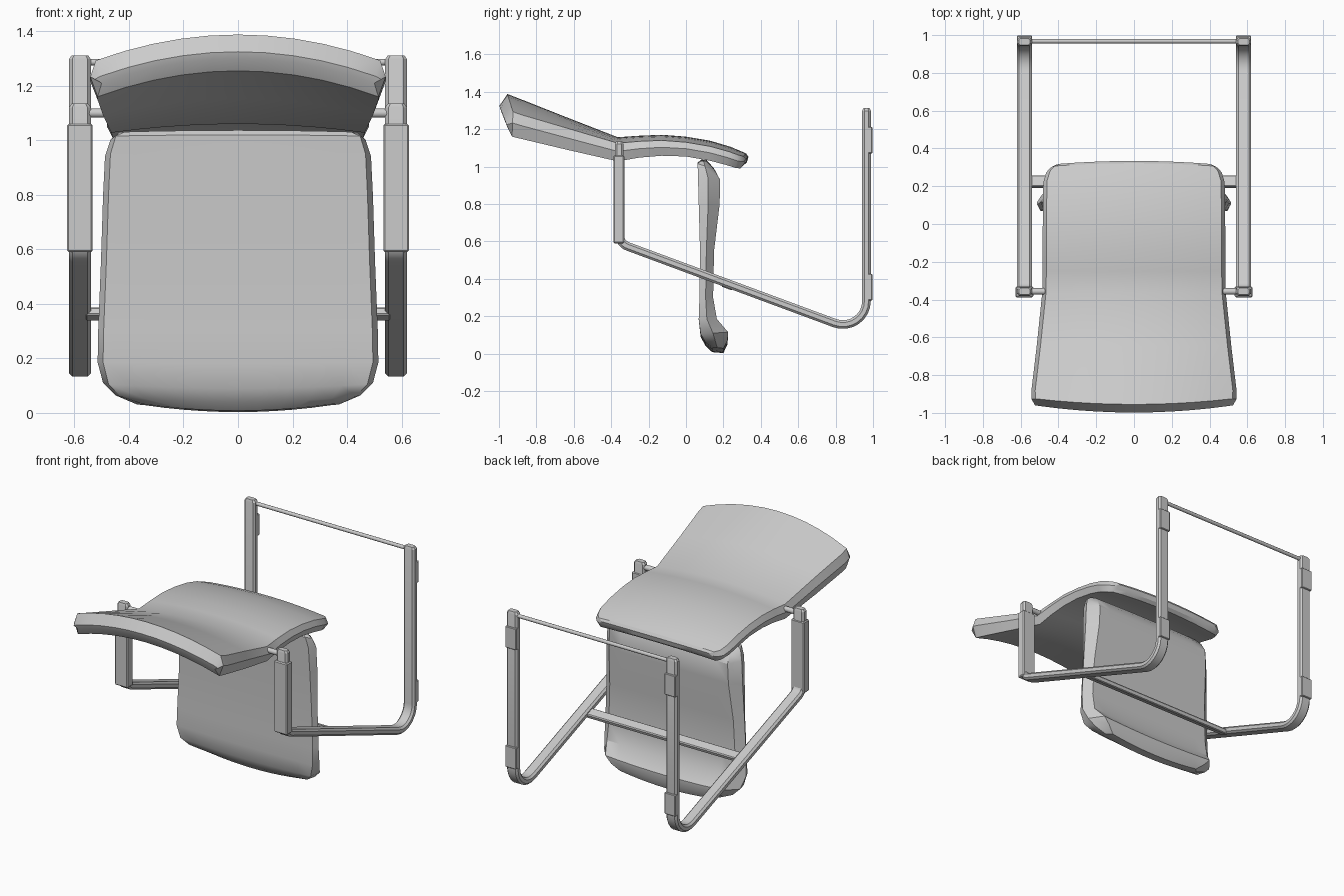
import bpy, bmesh, math
from mathutils import Vector

if "Cube" in bpy.data.objects:
    bpy.data.objects.remove(bpy.data.objects["Cube"])


def finish(name, bm, angle=30):
    bmesh.ops.recalc_face_normals(bm, faces=bm.faces)
    mesh = bpy.data.meshes.new(name)
    bm.to_mesh(mesh)
    bm.free()
    ob = bpy.data.objects.new(name, mesh)
    bpy.context.collection.objects.link(ob)
    bpy.ops.object.select_all(action='DESELECT')
    ob.select_set(True)
    bpy.context.view_layer.objects.active = ob
    bpy.ops.object.shade_smooth_by_angle(angle=math.radians(angle))
    return ob


def join_rings(bm, rings):
    for a, b in zip(rings, rings[1:]):
        n = len(a)
        for i in range(n):
            bm.faces.new((a[i], a[(i + 1) % n], b[(i + 1) % n], b[i]))


def cushion(name, stations, n=11):
    """Loft: each station is face (y,z), back (y,z), half widths, edge bow (y,z)."""
    bm = bmesh.new()
    us = [-1 + 2 * i / (n - 1) for i in range(n)]
    rings = []
    for ty, tz, by, bz, hw, hb, ay, az in stations:
        my, mz = ty + (by - ty) * .45 + ay, tz + (bz - tz) * .45 + az
        pts = [((hw - .02) * u, ty + ay * u * u, tz + az * u * u) for u in us]
        pts.append((hw, my, mz))
        pts += [(hb * u, by + ay * u * u, bz + az * u * u) for u in reversed(us)]
        pts.append((-hw, my, mz))
        rings.append([bm.verts.new(p) for p in pts])
    join_rings(bm, rings)
    for r in (rings[0], rings[-1]):
        top, bot = r[:n], r[n + 1:2 * n + 1][::-1]
        for i in range(n - 1):
            bm.faces.new((top[i], top[i + 1], bot[i + 1], bot[i]))
        bm.faces.new((top[-1], r[n], bot[-1]))
        bm.faces.new((top[0], bot[0], r[-1]))
    return finish(name, bm)


def fillet(a, c, b, radius, steps=8):
    """Arc points rounding corner c between a and b."""
    d1, d2 = (a - c).normalized(), (b - c).normalized()
    half = d1.angle(d2) / 2
    t = radius / math.tan(half)
    o = c + (d1 + d2).normalized() * radius / math.sin(half)
    s, e = c + d1 * t - o, c + d2 * t - o
    sweep = s.angle_signed(e)
    return [o + Vector((s.x * math.cos(k) + s.y * math.sin(k),
                        -s.x * math.sin(k) + s.y * math.cos(k)))
            for k in (sweep * i / steps for i in range(steps + 1))]


def flat_tube(name, path, x, w=.04, t=.023, c=.012):
    """Chamfered flat bar swept along a path in the side plane."""
    bm = bmesh.new()
    sec = [(w, t - c), (w - c, t), (c - w, t), (-w, t - c),
           (-w, c - t), (c - w, -t), (w - c, -t), (w, c - t)]
    d0, d1 = (path[0] - path[1]).normalized(), (path[-1] - path[-2]).normalized()
    full = [path[0]] + [path[0] - d0 * .014] + path[1:-1] + [path[-1] - d1 * .014, path[-1]]
    rings = []
    for i, p in enumerate(full):
        d = (full[min(i + 1, len(full) - 1)] - full[max(i - 1, 0)]).normalized()
        nrm = Vector((-d.y, d.x))
        s = .75 if i in (0, len(full) - 1) else 1
        rings.append([bm.verts.new((x + a * s, p.x + nrm.x * b * s, p.y + nrm.y * b * s))
                      for a, b in sec])
    join_rings(bm, rings)
    bm.faces.new(rings[0])
    bm.faces.new(rings[-1])
    return finish(name, bm)


def box(name, lo, hi, bevel=.006, tilt=0):
    bm = bmesh.new()
    bmesh.ops.create_cube(bm, size=1)
    lo, hi = Vector(lo), Vector(hi)
    for v in bm.verts:
        v.co = Vector(a * b for a, b in zip(v.co, hi - lo))
    bmesh.ops.bevel(bm, geom=bm.edges[:], offset=bevel, segments=1, affect='EDGES')
    ob = finish(name, bm)
    ob.location = (lo + hi) / 2
    ob.rotation_euler.x = tilt
    return ob


def rod(name, x0, x1, y, z, r):
    bpy.ops.mesh.primitive_cylinder_add(vertices=12, radius=r, depth=x1 - x0,
                                        location=((x0 + x1) / 2, y, z),
                                        rotation=(0, math.pi / 2, 0))
    bpy.context.object.name = name
    bpy.ops.object.shade_smooth_by_angle(angle=math.radians(40))


# Upper bent panel: raised flaring part, crease, then arched part
cushion("upper_panel", [
    (-.998, 1.325, -.99, 1.30, .525, .50, .035, -.09),
    (-.955, 1.388, -.96, 1.255, .542, .515, .03, -.095),
    (-.90, 1.367, -.90, 1.238, .543, .515, .02, -.09),
    (-.65, 1.268, -.65, 1.152, .515, .495, .005, -.06),
    (-.365, 1.157, -.365, 1.06, .486, .465, 0, -.032),
    (-.25, 1.165, -.25, 1.078, .484, .465, 0, -.03),
    (-.13, 1.17, -.13, 1.088, .484, .465, 0, -.03),
    (0, 1.16, 0, 1.084, .483, .465, 0, -.03),
    (.13, 1.138, .125, 1.062, .482, .465, 0, -.03),
    (.24, 1.105, .22, 1.035, .48, .46, -.01, -.025),
    (.295, 1.082, .28, 1.013, .465, .44, -.015, -.02),
    (.322, 1.07, .305, 1.005, .44, .42, -.015, -.015),
    (.334, 1.052, .325, 1.022, .41, .40, -.015, -.01)])

# Hanging panel with thick curled lower lip
cushion("hanging_panel", [
    (.08, 1.037, .11, 1.035, .435, .41, 0, -.006),
    (.062, 1.02, .15, .99, .468, .425, 0, -.004),
    (.064, .95, .182, .93, .488, .43, 0, 0),
    (.068, .80, .18, .80, .495, .435, 0, 0),
    (.075, .55, .15, .55, .503, .45, 0, 0),
    (.072, .30, .145, .30, .513, .46, 0, 0),
    (.068, .18, .165, .18, .515, .46, 0, .005),
    (.078, .09, .225, .10, .495, .43, 0, .015),
    (.105, .04, .222, .05, .45, .39, 0, .02),
    (.14, .008, .20, .003, .37, .34, 0, .025)])

# Side frames, one continuous bent bar each, with pads and clips
P = [Vector(p) for p in ((-.357, 1.135), (-.357, .59), (.965, .10), (.965, 1.312))]
path = [P[0]] + fillet(P[0], P[1], P[2], .07) + fillet(P[1], P[2], P[3], .126) + [P[3]]
for s, side in ((-1, "left"), (1, "right")):
    x = s * .58
    flat_tube(side + "_frame", path, x)
    box(side + "_upright_pad", (x - .047, -.388, .59), (x + .047, -.33, 1.06))
    for z, lvl in ((1.07, "upper"), (.285, "lower")):
        box(f"{side}_{lvl}_clip", (x - .04, .97, z), (x + .04, .997, z + .142), .004)
    rod(side + "_pivot_pin", *sorted((s * .46, s * .56)), -.357, 1.10, .017)

# Cross members joining the two frames
rod("rear_rod", -.56, .56, .968, 1.287, .012)
box("cross_bar", (-.56, .192, .347), (.56, .255, .379), .006, math.radians(-20.3))
